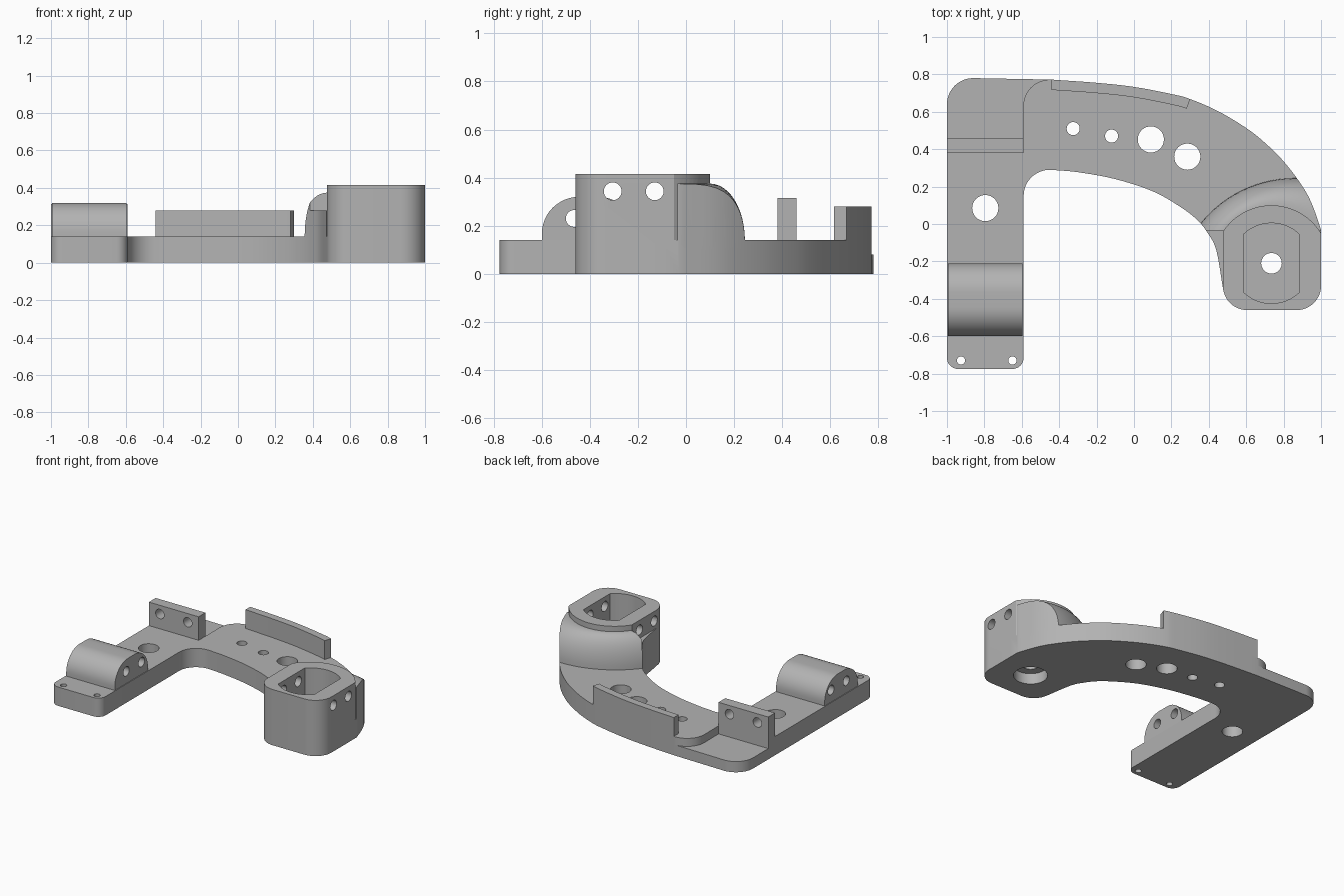
import bpy, bmesh, math
from mathutils import Vector

if "Cube" in bpy.data.objects:
    bpy.data.objects.remove(bpy.data.objects["Cube"])

grey = bpy.data.materials.new("plain_grey")
grey.diffuse_color = (0.45, 0.45, 0.45, 1)
grey.use_nodes = True
grey.node_tree.nodes["Principled BSDF"].inputs["Base Color"].default_value = grey.diffuse_color


def arc(cx, cy, r, a0, a1, n=12):
    return [(cx + r * math.cos(math.radians(a0 + (a1 - a0) * i / n)),
             cy + r * math.sin(math.radians(a0 + (a1 - a0) * i / n))) for i in range(n + 1)]


def spline(pts, n=5):
    """Smooth curve through a few points."""
    p = [Vector(q) for q in pts]
    p = [2 * p[0] - p[1]] + p + [2 * p[-1] - p[-2]]
    out = []
    for a, b, c, d in zip(p, p[1:], p[2:], p[3:]):
        for i in range(n):
            t = i / n
            out.append(tuple(0.5 * (2 * b + (c - a) * t + (2 * a - 5 * b + 4 * c - d) * t * t
                                    + (3 * b - a - 3 * c + d) * t ** 3)))
    return out + [tuple(pts[-1])]


def loft(name, rings):
    """Closed solid through a stack of equal rings."""
    bm = bmesh.new()
    vs = [[bm.verts.new(v) for v in ring] for ring in rings]
    n = len(rings[0])
    bm.faces.new(vs[0])
    bm.faces.new(vs[-1])
    for lo, hi in zip(vs, vs[1:]):
        for i in range(n):
            j = (i + 1) % n
            bm.faces.new((lo[i], lo[j], hi[j], hi[i]))
    bmesh.ops.recalc_face_normals(bm, faces=bm.faces)
    me = bpy.data.meshes.new(name)
    bm.to_mesh(me)
    bm.free()
    me.materials.append(grey)
    ob = bpy.data.objects.new(name, me)
    bpy.context.collection.objects.link(ob)
    return ob


def prism(name, pts, lo, hi, axis="z"):
    """Extrude a 2D profile along an axis (profile is xy, yz or xz)."""
    put = {"z": lambda a, b, c: (a, b, c), "x": lambda a, b, c: (c, a, b),
           "y": lambda a, b, c: (a, c, b)}[axis]
    return loft(name, [[put(a, b, h) for a, b in pts] for h in (lo, hi)])


def box(name, x0, x1, y0, y1, z0, z1):
    return prism(name, [(x0, y0), (x1, y0), (x1, y1), (x0, y1)], z0, z1)


def boolean(ob, tool, op):
    m = ob.modifiers.new("bool", "BOOLEAN")
    m.operation, m.solver, m.object = op, "EXACT", tool
    bpy.context.view_layer.objects.active = ob
    bpy.ops.object.modifier_apply(modifier=m.name)
    bpy.data.objects.remove(tool)


def drill(ob, a, b, r, lo, hi, axis="z"):
    boolean(ob, prism("drill", arc(a, b, r, 0, 348.75, 31), lo, hi, axis), "DIFFERENCE")


# Outline of the leg and curved arm
outer = spline([(-0.44, 0.772), (-0.2, 0.755), (0, 0.733), (0.2, 0.695), (0.3, 0.668), (0.45, 0.603),
                (0.6, 0.513), (0.7, 0.434), (0.8, 0.335), (0.895, 0.21), (0.95, 0.11), (1.0, -0.03)])
inner = spline([(0.475, -0.34), (0.44, -0.14), (0.395, -0.05), (0.34, 0.02), (0.25, 0.09),
                (0.1, 0.175), (-0.1, 0.24), (-0.3, 0.277), (-0.45, 0.29)])
outline = (outer + [(1.0, -0.1), (0.9, -0.2), (0.6, -0.34)] + inner
           + arc(-0.45, 0.15, 0.14, 90, 180)[1:]
           + arc(-0.65, -0.715, 0.06, 0, -90, 8) + arc(-0.94, -0.715, 0.06, 270, 180, 8)
           + arc(-0.86, 0.64, 0.14, 180, 90))
body = prism("bracket_body", outline, 0, 0.14)

# Lower step at the back corner of the leg
step = [(-1.1, 0.9), (-1.1, 0.46), (-0.59, 0.46)] + arc(-0.45, 0.63, 0.142, 180, 90) + [(-0.45, 0.9)]
boolean(body, prism("step_cut", step, 0.08, 0.3), "DIFFERENCE")

# Rounded shoulder rising from the arm to the tower
CX, CY = 0.735, -0.21
rings = []
for z, t in [(0.1, 1)] + [(0.14 + 0.235 * math.sin(i * math.pi / 24), math.cos(i * math.pi / 24))
                          for i in range(13)]:
    rings.append([(x, y, z) for x, y in
                  arc(CX + 0.125 * t, CY - 0.19 * t, 0.31 + 0.335 * t, 0, 356.25, 95)])
shoulder = loft("shoulder", rings)
boolean(shoulder, prism("limit", outline, -0.1, 0.6), "INTERSECT")
boolean(shoulder, box("trim", 0, 1.2, -1, -0.035, 0, 1), "DIFFERENCE")
boolean(body, shoulder, "UNION")

# Small flat shelf beside the tower
shelf = prism("shelf", outline, 0.1, 0.28)
boolean(shelf, box("limit", 0.3, 0.56, -0.335, -0.035, 0, 1), "INTERSECT")
boolean(body, shelf, "UNION")

# Tower with rounded front corners and a round back
tower = (arc(0.605, -0.33, 0.13, 180, 270) + arc(0.87, -0.33, 0.13, 270, 360)
         + arc(CX, CY, 0.31, 31.3, 147, 24))
boolean(body, prism("tower", tower, 0, 0.415), "UNION")

# Tower pocket, bore, underside recess and cross holes
a = math.degrees(math.acos(0.147 / 0.215))
pocket = arc(CX, CY, 0.215, a, 180 - a) + arc(CX, CY, 0.215, 180 + a, 360 - a)
boolean(body, prism("pocket", pocket, 0.16, 0.6), "DIFFERENCE")
drill(body, CX, CY, 0.055, -0.1, 0.3)
drill(body, CX, CY, 0.115, -0.1, 0.08)
for y in (-0.305, -0.13):
    drill(body, y, 0.343, 0.037, 0.3, 1.1, "x")

# Holes through the plate
for x, y, r in [(-0.325, 0.51, 0.035), (-0.12, 0.47, 0.035), (0.09, 0.452, 0.07), (0.285, 0.36, 0.07),
                (-0.795, 0.085, 0.07), (-0.925, -0.73, 0.022), (-0.65, -0.73, 0.022)]:
    drill(body, x, y, r, -0.1, 0.3)

# Curved rail along the outer edge of the arm
edge = outer[:21]
inside = []
for i, p in enumerate(edge):
    q, s = Vector(edge[max(i - 1, 0)]), Vector(edge[min(i + 1, 20)])
    d = (s - q).normalized()
    inside.append((p[0] + d.y * 0.055, p[1] - d.x * 0.055))
inside[0] = (-0.44, 0.717)
rail = prism("curved_rail", edge + inside[::-1], 0.14, 0.28)

# Upright wall with two holes
wall = box("upright_wall", -1, -0.59, 0.38, 0.46, 0.14, 0.315)
for x in (-0.91, -0.68):
    drill(wall, x, 0.25, 0.035, 0.2, 0.6, "y")

# Rounded block with two cross holes
profile = ([(-0.6, 0.14)] + arc(-0.445, 0.165, 0.155, 180, 90) + arc(-0.365, 0.165, 0.155, 90, 0)
           + [(-0.21, 0.14)])
block = prism("rounded_block", profile, -0.995, -0.595, "x")
for y in (-0.465, -0.285):
    drill(block, y, 0.23, 0.035, -1.2, -0.4, "x")

# Smooth curved faces, keep hard edges
for ob in (body, rail, wall, block):
    bpy.ops.object.select_all(action="DESELECT")
    ob.select_set(True)
    bpy.context.view_layer.objects.active = ob
    bpy.ops.object.shade_smooth_by_angle(angle=math.radians(30))
